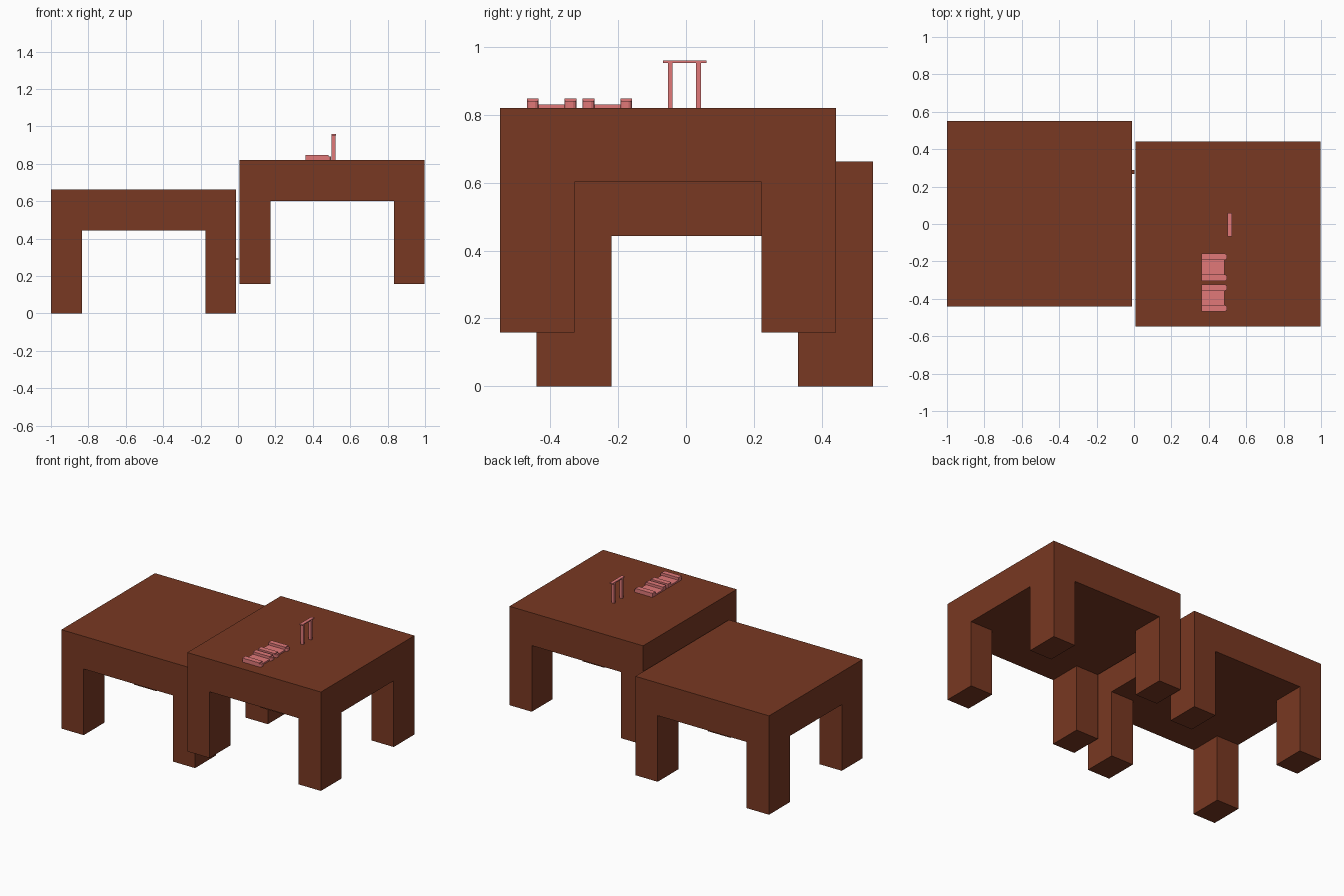
import bpy, bmesh

if "Cube" in bpy.data.objects:
    bpy.data.objects.remove(bpy.data.objects["Cube"])

def material(name, rgb):
    m = bpy.data.materials.new(name)
    m.diffuse_color = (*rgb, 1)
    m.use_nodes = True
    m.node_tree.nodes["Principled BSDF"].inputs["Base Color"].default_value = m.diffuse_color
    return m

BROWN = material("brown_wood", (0.19, 0.04, 0.016))
PINK = material("pink", (0.75, 0.19, 0.19))

def add_boxes(name, boxes, mat):
    """One object made of boxes given as (x0, x1, y0, y1, z0, z1)."""
    bm = bmesh.new()
    for x0, x1, y0, y1, z0, z1 in boxes:
        vs = bmesh.ops.create_cube(bm, size=1)["verts"]
        for v in vs:
            v.co = (x1 if v.co.x > 0 else x0,
                    y1 if v.co.y > 0 else y0,
                    z1 if v.co.z > 0 else z0)
    return finish(name, bm, mat)

def add_prism(name, outline, z0, z1, mat):
    """Upright prism from an xy outline."""
    bm = bmesh.new()
    face = bm.faces.new([bm.verts.new((x, y, z0)) for x, y in outline])
    top = bmesh.ops.extrude_face_region(bm, geom=[face])["geom"]
    bmesh.ops.translate(bm, vec=(0, 0, z1 - z0),
                        verts=[g for g in top if isinstance(g, bmesh.types.BMVert)])
    bmesh.ops.recalc_face_normals(bm, faces=bm.faces)
    return finish(name, bm, mat)

def finish(name, bm, mat):
    me = bpy.data.meshes.new(name)
    bm.to_mesh(me)
    bm.free()
    me.materials.append(mat)
    ob = bpy.data.objects.new(name, me)
    bpy.context.collection.objects.link(ob)
    return ob

def add_table(name, x0, y0, z0):
    """Table as one welded shell: a 3 x 3 slab grid with corner cells extruded to legs."""
    xs = [x0, x0 + 0.165, x0 + 0.825, x0 + 0.99]
    ys = [y0, y0 + 0.22, y0 + 0.77, y0 + 0.99]
    zu, zt = z0 + 0.443, z0 + 0.662
    bm = bmesh.new()
    grid = [[bm.verts.new((x, y, zu)) for y in ys] for x in xs]
    cells = {(i, j): bm.faces.new((grid[i][j], grid[i + 1][j],
                                   grid[i + 1][j + 1], grid[i][j + 1]))
             for i in range(3) for j in range(3)}
    corners = [cells[i, j] for i in (0, 2) for j in (0, 2)]

    def extrude(faces, dz, keep):
        geom = bmesh.ops.extrude_face_region(bm, geom=faces, use_keep_orig=keep)["geom"]
        bmesh.ops.translate(bm, vec=(0, 0, dz),
                            verts=[g for g in geom if isinstance(g, bmesh.types.BMVert)])

    # slab upwards, then legs downwards
    extrude(list(cells.values()), zt - zu, True)
    extrude(corners, z0 - zu, False)
    bmesh.ops.delete(bm, geom=[f for f in corners if f.is_valid], context='FACES_ONLY')
    bmesh.ops.recalc_face_normals(bm, faces=bm.faces)
    return finish(name, bm, BROWN)

# Two tables, the right one raised
add_table("left_table", -1.0, -0.44, 0.0)
add_table("right_table", 0.008, -0.548, 0.158)

# Small peg between the tables
add_boxes("joining_peg", [(-0.012, 0.004, 0.268, 0.288, 0.287, 0.293)], BROWN)

# Upright frame: two posts and a crossbar
DECK = 0.82
add_boxes("frame_posts", [(0.501, 0.521, y, y + 0.014, DECK, 0.952)
                          for y in (-0.053, 0.03)], PINK)
add_boxes("frame_crossbar", [(0.501, 0.523, -0.067, 0.06, 0.952, 0.959)], PINK)

# Two trays: flat base between stepped rails with rounded front corners
for side, y in (("front", -0.468), ("rear", -0.304)):
    add_boxes(side + "_tray_base", [(0.36, 0.485, y + 0.01, y + 0.135, DECK, 0.83)], PINK)
    for n, (a, b, step) in enumerate([(0, 0.034, 0.01), (0.145, 0.111, -0.01)]):
        a, b = y + a, y + b
        c = 0.01 if b > a else -0.01
        add_prism(f"{side}_tray_rail_{n + 1}",
                  [(0.36, a), (0.487, a), (0.494, a + c * 0.4), (0.497, a + c),
                   (0.497, b - c), (0.494, b - c * 0.4), (0.487, b), (0.36, b)],
                  DECK, 0.84, PINK)
        lo, hi = sorted((a, b))
        add_boxes(f"{side}_tray_rail_cap_{n + 1}",
                  [(0.36, 0.485, lo, hi, 0.84, 0.847)], PINK)
